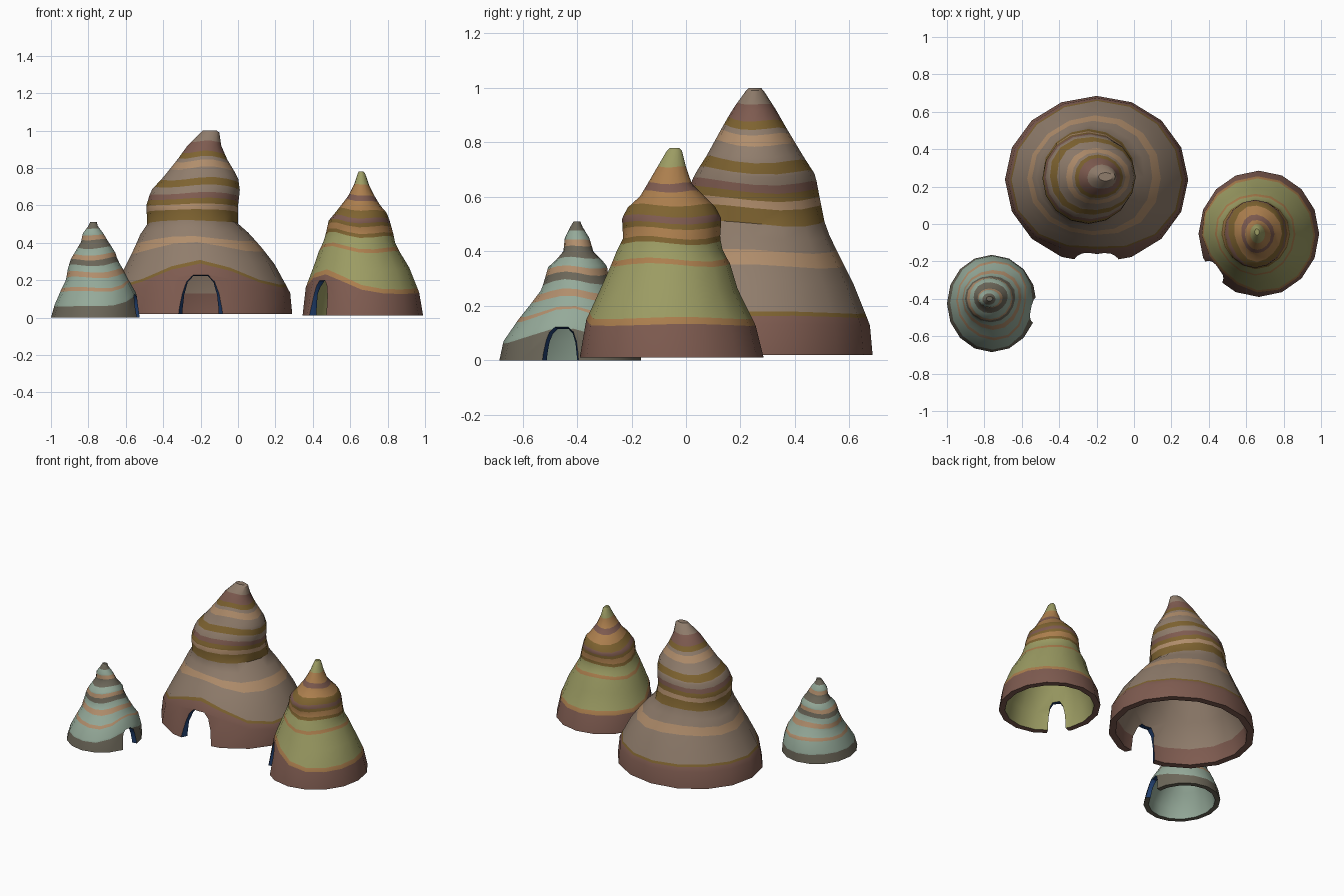
import bpy, bmesh
from math import sin, cos, pi, exp, radians
from mathutils import Vector

if "Cube" in bpy.data.objects:
    bpy.data.objects.remove(bpy.data.objects["Cube"])

COLORS = {
    'brown': (.21, .105, .08), 'grey': (.28, .205, .15), 'tan': (.44, .27, .15),
    'olive': (.21, .125, .03), 'green': (.33, .33, .125), 'orange': (.41, .21, .075),
    'teal': (.30, .40, .32), 'dark': (.15, .135, .10), 'blue': (.015, .05, .16),
}
NAMES = list(COLORS)
MATS = []
for n in NAMES:
    m = bpy.data.materials.new(n)
    m.diffuse_color = (*COLORS[n], 1)
    m.use_nodes = True
    m.node_tree.nodes["Principled BSDF"].inputs["Base Color"].default_value = m.diffuse_color
    MATS.append(m)
SEG = 16


def make_object(name, bm):
    bmesh.ops.recalc_face_normals(bm, faces=bm.faces)
    me = bpy.data.meshes.new(name)
    bm.to_mesh(me)
    bm.free()
    for m in MATS:
        me.materials.append(m)
    ob = bpy.data.objects.new(name, me)
    bpy.context.collection.objects.link(ob)
    return ob


def sample(keys, z):
    z = min(max(z, keys[0][0]), keys[-1][0])
    for a, b in zip(keys, keys[1:]):
        if z <= b[0]:
            f = (z - a[0]) / (b[0] - a[0])
            return [p + (q - p) * f for p, q in zip(a, b)]


def shell(name, keys, bands, door_angle, wall, inside):
    """Hollow banded cone; keys are (z, x min, x max, y min, y max)."""
    z0, z1 = keys[0][0], keys[-1][0]
    H = z1 - z0
    bm = bmesh.new()

    def ring(z, inset, wavy):
        vs = []
        t = (z - z0) / H
        for i in range(SEG):
            a = 2 * pi * i / SEG
            # strata rise over the door and ripple slightly elsewhere
            rise = (.12 * exp(-((t - .17) / .15) ** 2) + .03 * sin(pi * t)) * max(0, cos(a - door_angle)) ** 4
            ripple = .01 * sin(3 * a + 6 * t) * sin(pi * t)
            zz = z + wavy * H * (rise + ripple) * min(1, t / .12)
            zz, xa, xb, ya, yb = sample(keys, zz)
            rx = max((xb - xa) / 2 - inset, .012)
            ry = max((yb - ya) / 2 - inset, .012)
            vs.append(bm.verts.new(((xa + xb) / 2 + rx * cos(a), (ya + yb) / 2 + ry * sin(a), zz)))
        return vs

    def bridge(lo, hi, mat):
        for i in range(SEG):
            j = (i + 1) % SEG
            f = bm.faces.new((lo[i], lo[j], hi[j], hi[i]))
            f.material_index = NAMES.index(mat)

    # outer skin, split at profile points and colour bands
    zs = []
    for z in sorted([k[0] for k in keys] + [b[0] for b in bands]):
        if not zs or z - zs[-1] > .006:
            zs.append(z)
    outer = [ring(z, 0, 1) for z in zs]
    for k in range(len(zs) - 1):
        mid = (zs[k] + zs[k + 1]) / 2
        bridge(outer[k], outer[k + 1], next((m for z, m in bands if mid < z), bands[-1][1]))
    cap = bm.faces.new(outer[-1])
    cap.material_index = NAMES.index(bands[-1][1])
    # inner skin and bottom rim
    inz = [k[0] for k in keys if k[0] < z0 + .85 * H]
    inner = [ring(z, wall, 0) for z in inz]
    for k in range(len(inz) - 1):
        bridge(inner[k], inner[k + 1], inside[0] if k == 0 else inside[1])
    bm.faces.new(inner[-1]).material_index = NAMES.index(inside[1])
    bridge(outer[0], inner[0], bands[0][1])
    return make_object(name, bm)


def cut_door(ob, point, angle, half, height, wall):
    """Arched opening, flared outwards, with blue reveals."""
    d = Vector((cos(angle), sin(angle), 0))
    s = Vector((-d.y, d.x, 0))
    right = [(1, -.4), (.98, .2), (.9, .55), (.72, .83), (.4, .98)]
    arch = right + [(-u, v) for u, v in reversed(right)]
    bm = bmesh.new()
    loops = []
    for dist, k in ((-.17, .74), (-wall * 1.5, .74), (.0, 1), (.06, 1.15)):
        kz = 1 - (1 - k) * .35
        loops.append([bm.verts.new(Vector((*point, 0)) + d * dist + s * u * half * k
                                   + Vector((0, 0, v * height * kz))) for u, v in arch])
    n = len(arch)
    for a, b in zip(loops, loops[1:]):
        for i in range(n):
            bm.faces.new((a[i], a[(i + 1) % n], b[(i + 1) % n], b[i]))
    bm.faces.new(loops[0])
    bm.faces.new(loops[-1])
    for f in bm.faces:
        f.material_index = NAMES.index('blue')
    cutter = make_object('door_cutter', bm)
    cutter.hide_render = True
    mod = ob.modifiers.new('door', 'BOOLEAN')
    mod.operation, mod.solver, mod.object = 'DIFFERENCE', 'EXACT', cutter
    bpy.ops.object.select_all(action='DESELECT')
    bpy.context.view_layer.objects.active = ob
    ob.select_set(True)
    bpy.ops.object.modifier_apply(modifier=mod.name)
    bpy.data.objects.remove(cutter)
    bpy.ops.object.shade_smooth_by_angle(angle=radians(35))


# large hut, door facing the front
big = shell('large_hut', [
    (.02, -.69, .29, -.21, .685), (.13, -.675, .28, -.205, .675), (.28, -.60, .20, -.14, .615),
    (.37, -.555, .13, -.08, .57), (.45, -.52, .06, -.03, .53), (.50, -.485, .0, .0, .51),
    (.60, -.49, .0, .0, .49), (.68, -.465, .01, .03, .475), (.75, -.40, .0, .075, .43),
    (.85, -.32, -.06, .13, .37), (.92, -.27, -.09, .17, .33), (.99, -.20, -.10, .22, .285),
    (1.0, -.19, -.115, .23, .275)],
    [(.16, 'brown'), (.175, 'olive'), (.345, 'grey'), (.40, 'tan'), (.50, 'grey'), (.56, 'olive'),
     (.59, 'tan'), (.62, 'olive'), (.65, 'brown'), (.69, 'grey'), (.73, 'olive'), (.79, 'grey'),
     (.83, 'tan'), (.855, 'grey'), (.88, 'olive'), (.94, 'brown'), (1.0, 'grey')],
    radians(270), .045, ('brown', 'grey'))
cut_door(big, (-.2, -.21), radians(270), .13, .25, .045)

# medium hut, door facing the front left
mid = shell('medium_hut', [
    (.01, .345, .99, -.39, .285), (.13, .35, .97, -.375, .255), (.26, .40, .92, -.315, .19),
    (.35, .43, .865, -.275, .165), (.40, .455, .84, -.255, .135), (.45, .47, .83, -.23, .125),
    (.52, .485, .81, -.235, .13), (.56, .52, .795, -.215, .11), (.60, .55, .76, -.17, .07),
    (.65, .59, .73, -.14, .02), (.71, .62, .70, -.105, .0), (.77, .64, .68, -.07, -.015),
    (.78, .645, .67, -.06, -.025)],
    [(.13, 'brown'), (.155, 'orange'), (.35, 'green'), (.37, 'orange'), (.43, 'green'), (.45, 'olive'),
     (.485, 'orange'), (.505, 'olive'), (.53, 'brown'), (.57, 'olive'), (.62, 'orange'),
     (.65, 'brown'), (.71, 'orange'), (.78, 'green')],
    radians(220), .04, ('green', 'green'))
cut_door(mid, (.41, -.27), radians(220), .08, .22, .04)

# small hut, door facing right
small = shell('small_hut', [
    (.0, -1.0, -.52, -.685, -.165), (.07, -.98, -.53, -.67, -.17), (.15, -.945, -.55, -.615, -.20),
    (.20, -.92, -.585, -.575, -.235), (.26, -.91, -.615, -.53, -.27), (.31, -.895, -.645, -.515, -.285),
    (.345, -.875, -.655, -.505, -.29), (.37, -.86, -.67, -.475, -.31), (.40, -.84, -.69, -.45, -.34),
    (.45, -.83, -.72, -.445, -.355), (.49, -.80, -.75, -.425, -.38), (.51, -.79, -.755, -.41, -.39)],
    [(.06, 'dark'), (.14, 'teal'), (.16, 'tan'), (.215, 'teal'), (.245, 'tan'), (.28, 'teal'),
     (.315, 'dark'), (.335, 'tan'), (.375, 'teal'), (.415, 'dark'), (.44, 'tan'), (.475, 'teal'),
     (.51, 'dark')],
    radians(-10), .033, ('teal', 'teal'))
cut_door(small, (-.53, -.46), radians(-10), .068, .13, .033)
